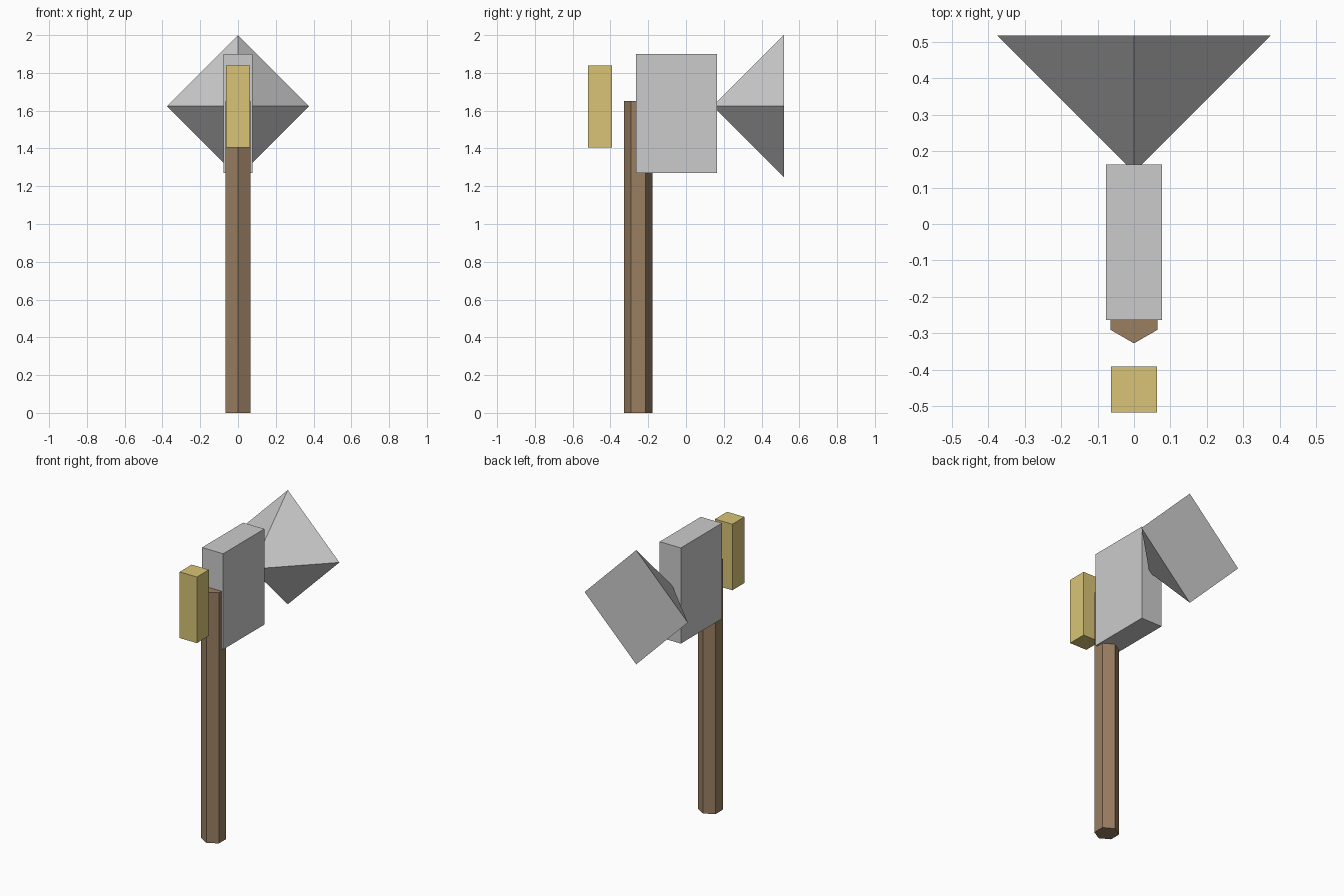
import bpy
import math

if "Cube" in bpy.data.objects:
    bpy.data.objects.remove(bpy.data.objects["Cube"])


def finish(name, color=None):
    obj = bpy.context.object
    obj.name = name
    bpy.ops.object.transform_apply(location=False, rotation=True, scale=True)
    if color:
        mat = bpy.data.materials.new(name + "_colour")
        mat.diffuse_color = (*color, 1)
        mat.use_nodes = True
        mat.node_tree.nodes["Principled BSDF"].inputs["Base Color"].default_value = mat.diffuse_color
        obj.data.materials.append(mat)
    return obj


def box(name, low, high, color=None):
    center = [(a + b) / 2 for a, b in zip(low, high)]
    bpy.ops.mesh.primitive_cube_add(size=1, location=center)
    bpy.context.object.scale = [b - a for a, b in zip(low, high)]
    return finish(name, color)


# Hexagonal wooden handle, corners facing front and back
HANDLE_TOP = 1.65
bpy.ops.mesh.primitive_cylinder_add(vertices=6, radius=0.075, depth=HANDLE_TOP,
                                    location=(0, -0.253, HANDLE_TOP / 2))
finish("handle", (0.32, 0.21, 0.12))

# Head block
box("head_block", (-0.077, -0.264, 1.27), (0.077, 0.164, 1.90))

# Floating yellow plate in front of the head
box("front_plate", (-0.063, -0.518, 1.405), (0.063, -0.392, 1.84), (0.69, 0.55, 0.18))

# Pyramid blade: apex sunk into the head, diamond base at the back
SIZE = 0.376
bpy.ops.mesh.primitive_cone_add(vertices=4, radius1=SIZE, radius2=0, depth=SIZE,
                                location=(0, 0.518 - SIZE / 2, 2 - SIZE),
                                rotation=(math.pi / 2, 0, 0))
finish("blade")
